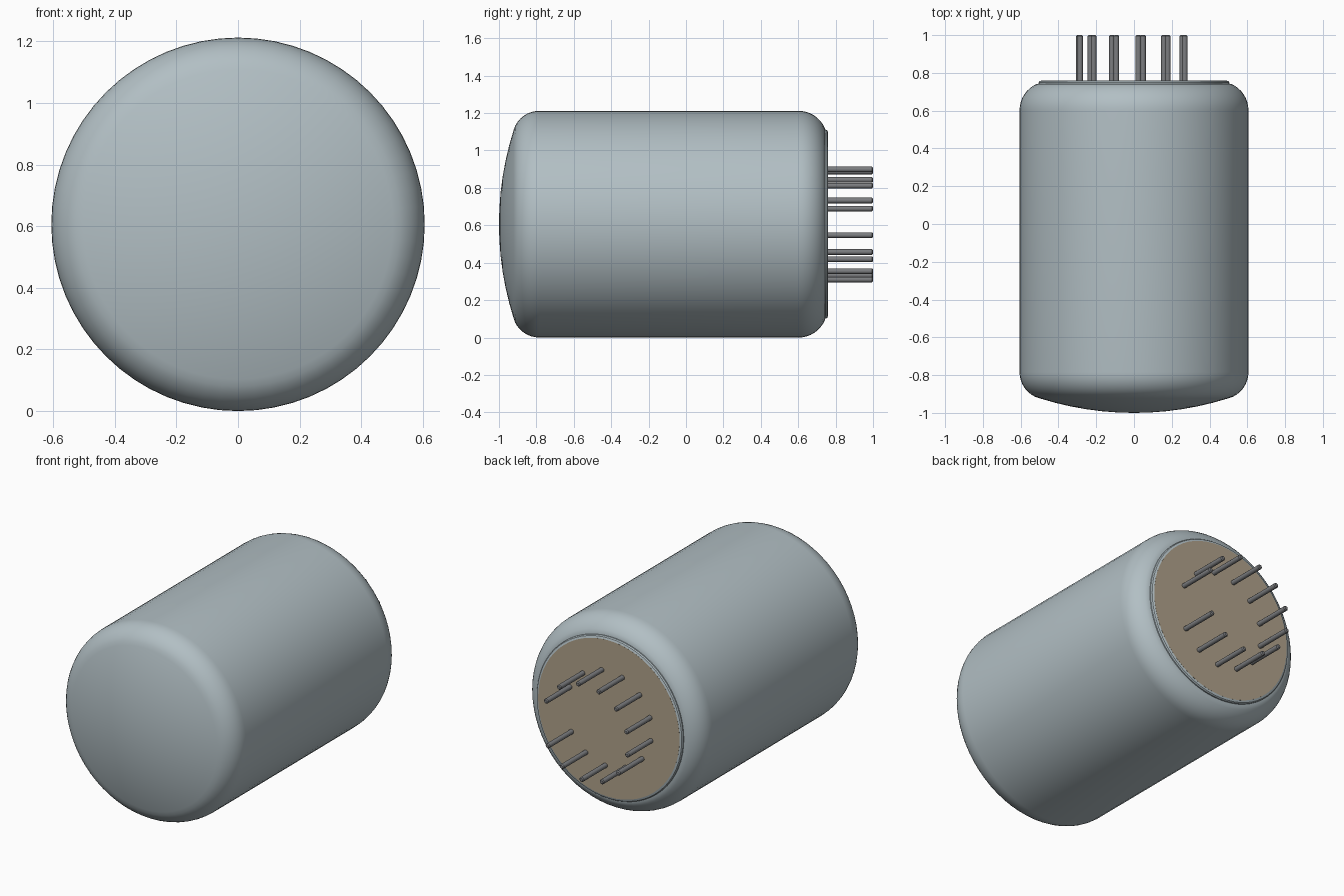
import bpy, bmesh, math

if "Cube" in bpy.data.objects:
    bpy.data.objects.remove(bpy.data.objects["Cube"], do_unlink=True)

RADIUS = 0.606          # body radius, also the height of its axis
SEGMENTS = 64


def make_material(name, colour):
    mat = bpy.data.materials.new(name)
    mat.use_nodes = True
    mat.diffuse_color = (*colour, 1)
    bsdf = next(n for n in mat.node_tree.nodes if n.type == 'BSDF_PRINCIPLED')
    bsdf.inputs["Base Color"].default_value = (*colour, 1)
    return mat


def lathe(name, profile, mat, centre=(0, RADIUS), segments=SEGMENTS, angle=30):
    """Revolve (radius, y) points around an axis parallel to y at centre (x, z)."""
    bm = bmesh.new()
    verts = [bm.verts.new((r, y, 0)) for r, y in profile]
    edges = [bm.edges.new(pair) for pair in zip(verts, verts[1:])]
    bmesh.ops.spin(bm, geom=verts + edges, cent=(0, 0, 0), axis=(0, 1, 0),
                   angle=math.tau, steps=segments, use_duplicate=False)
    bmesh.ops.remove_doubles(bm, verts=bm.verts, dist=1e-5)
    bmesh.ops.recalc_face_normals(bm, faces=bm.faces)
    mesh = bpy.data.meshes.new(name)
    bm.to_mesh(mesh)
    bm.free()
    obj = bpy.data.objects.new(name, mesh)
    bpy.context.collection.objects.link(obj)
    obj.location = (centre[0], 0, centre[1])
    mesh.materials.append(mat)
    bpy.ops.object.select_all(action='DESELECT')
    obj.select_set(True)
    bpy.context.view_layer.objects.active = obj
    bpy.ops.object.shade_smooth_by_angle(angle=math.radians(angle))
    return obj


shell_mat = make_material("pale blue grey", (0.445, 0.521, 0.552))
base_mat = make_material("tan", (0.434, 0.362, 0.258))
pin_mat = make_material("pin grey", (0.20, 0.205, 0.215))

# Body: shallow domed face, rounded shoulders and straight wall
dome_r, dome_angle = 1.654, math.radians(17.7)
profile = [(dome_r * math.sin(dome_angle * i / 6),
            -1 + dome_r * (1 - math.cos(dome_angle * i / 6))) for i in range(7)]
front_fillet, front_sweep = 0.145, math.radians(72.3)
for i in range(7, -1, -1):
    a = front_sweep * i / 8
    profile.append((RADIUS - front_fillet * (1 - math.cos(a)),
                    -0.784 - front_fillet * math.sin(a)))
rear_fillet, rear_sweep = 0.1525, math.radians(66.6)
for i in range(9):
    a = rear_sweep * i / 8
    profile.append((RADIUS - rear_fillet * (1 - math.cos(a)),
                    0.602 + rear_fillet * math.sin(a)))
profile.append((0.48, 0.742))
lathe("body_shell", profile, shell_mat)

# Thin rim around the base
lathe("base_rim", [(0.505, 0.735), (0.505, 0.749), (0.500, 0.756),
                   (0.488, 0.760), (0.48, 0.758)], shell_mat)

# Base plate
lathe("base_plate", [(0, 0.740), (0.488, 0.740), (0.488, 0.7605), (0, 0.7605)], base_mat)

# Ring of twelve pins: thirteen even places with one left empty
pin_r, ring_r = 0.015, 0.297
pin_profile = [(0, 0.75), (pin_r, 0.75), (pin_r, 0.994), (pin_r * 0.65, 1.0), (0, 1.0)]
for k in range(1, 13):
    a = math.tau * k / 13 - math.radians(2.4)
    lathe(f"pin_{k:02d}", pin_profile, pin_mat,
          (ring_r * math.cos(a), RADIUS + ring_r * math.sin(a)), 12, 35)
